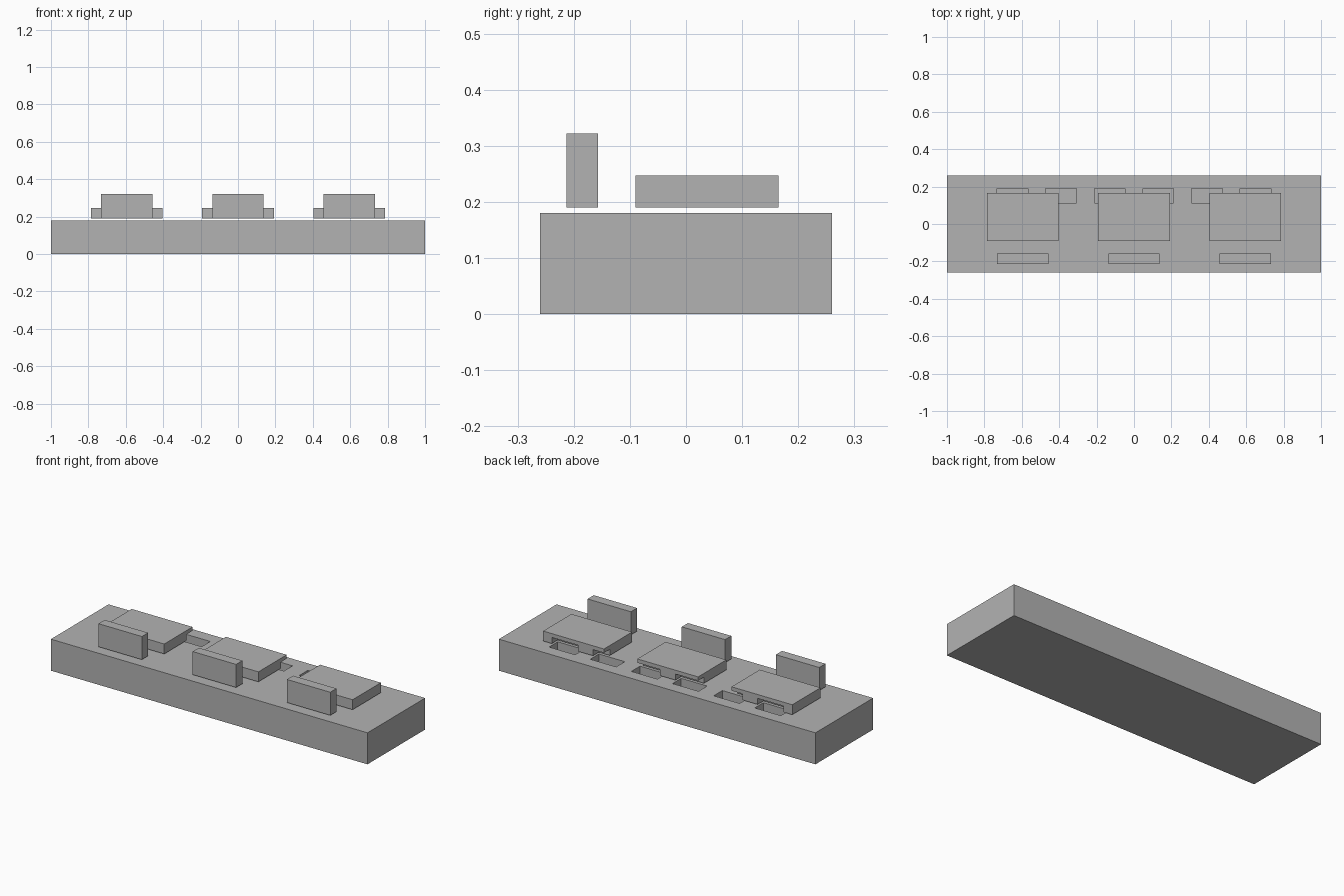
import bpy
import bmesh
from mathutils import Matrix, Vector

default_cube = bpy.data.objects.get("Cube")
if default_cube:
    bpy.data.objects.remove(default_cube, do_unlink=True)

# One plain grey for the whole model
grey = bpy.data.materials.new("plain_grey")
grey.use_nodes = True
grey.diffuse_color = (0.45, 0.45, 0.45, 1)
grey.node_tree.nodes["Principled BSDF"].inputs["Base Color"].default_value = (0.45, 0.45, 0.45, 1)


def boxes(name, bounds):
    """One object made of boxes, each given by its low and high corner."""
    bm = bmesh.new()
    for low, high in bounds:
        low, high = Vector(low), Vector(high)
        place = Matrix.Translation((low + high) / 2) @ Matrix.Diagonal((*(high - low), 1))
        bmesh.ops.create_cube(bm, size=1, matrix=place)
    mesh = bpy.data.meshes.new(name)
    bm.to_mesh(mesh)
    bm.free()
    mesh.materials.append(grey)
    obj = bpy.data.objects.new(name, mesh)
    bpy.context.collection.objects.link(obj)
    return obj


# Long base block
base = boxes("base", [((-1, -0.26, 0), (1, 0.26, 0.18))])

# Three floating stations: a flat plate with an upright panel in front
plates = []
for side, x in (("right", -0.595), ("middle", 0), ("left", 0.595)):
    plates.append(boxes(side + "_plate", [((x - 0.192, -0.09, 0.19), (x + 0.192, 0.165, 0.247))]))
    boxes(side + "_panel", [((x - 0.137, -0.213, 0.19), (x + 0.137, -0.157, 0.322))])

# Row of six slots cut into the base and into the undersides of the plates
slots = []
for i in range(6):
    x = (i - 2.5) * 0.26
    slots.append(((x - 0.082, 0.112, 0.135), (x + 0.082, 0.19, 0.225)))
cutter = boxes("slot_cutter", slots)
cutter.hide_render = True

for part in [base] + plates:
    cut = part.modifiers.new("slots", "BOOLEAN")
    cut.operation = "DIFFERENCE"
    cut.solver = "EXACT"
    cut.object = cutter
    bpy.context.view_layer.objects.active = part
    bpy.ops.object.modifier_apply(modifier=cut.name)

bpy.data.objects.remove(cutter, do_unlink=True)
